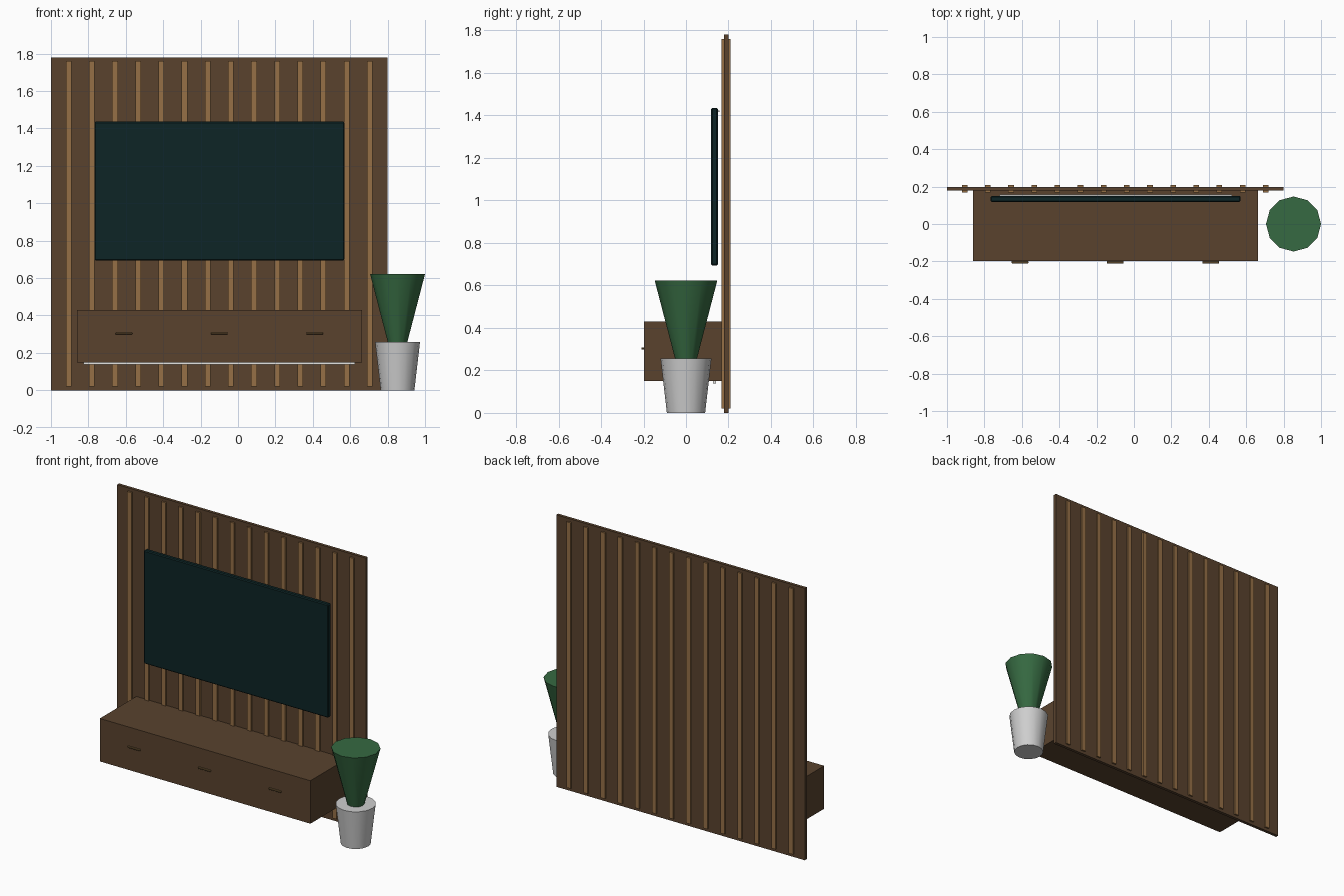
import bpy
import bmesh
import math

if "Cube" in bpy.data.objects:
    bpy.data.objects.remove(bpy.data.objects["Cube"], do_unlink=True)


def material(name, rgb):
    m = bpy.data.materials.new(name)
    m.use_nodes = True
    m.diffuse_color = (*rgb, 1)
    m.node_tree.nodes["Principled BSDF"].inputs["Base Color"].default_value = (*rgb, 1)
    return m


walnut = material("dark walnut", (0.1, 0.055, 0.027))
oak = material("light oak", (0.305, 0.162, 0.061))
glass = material("screen black", (0.004, 0.018, 0.019))
leaf = material("leaf green", (0.037, 0.144, 0.054))
ceramic = material("pot white", (0.62, 0.62, 0.62))
glow = material("light strip white", (0.82, 0.82, 0.8))
brass = material("handle bronze", (0.16, 0.095, 0.035))


def add(name, bm, mat):
    mesh = bpy.data.meshes.new(name)
    bm.to_mesh(mesh)
    bm.free()
    mesh.materials.append(mat)
    ob = bpy.data.objects.new(name, mesh)
    bpy.context.collection.objects.link(ob)
    return ob


def box(name, xs, ys, zs, mat, bevel=0):
    """Box given by its low and high limit on each axis."""
    bm = bmesh.new()
    bmesh.ops.create_cube(bm, size=1)
    for v in bm.verts:
        v.co = [lo + (c + 0.5) * (hi - lo) for c, (lo, hi) in zip(v.co, (xs, ys, zs))]
    ob = add(name, bm, mat)
    if bevel:
        mod = ob.modifiers.new("bevel", "BEVEL")
        mod.width = bevel
        mod.segments = 1
    return ob


def cone(name, sides, r_low, r_high, z_low, z_high, mat):
    bm = bmesh.new()
    bmesh.ops.create_cone(bm, cap_ends=True, segments=sides, radius1=r_low,
                          radius2=r_high, depth=z_high - z_low)
    ob = add(name, bm, mat)
    ob.location = (0.853, 0, (z_low + z_high) / 2)
    bpy.ops.object.select_all(action="DESELECT")
    ob.select_set(True)
    bpy.context.view_layer.objects.active = ob
    bpy.ops.object.shade_smooth_by_angle(angle=math.radians(40))
    return ob


# Wall panel with slats that stand out on both faces
box("wall_panel", (-1, 0.8), (0.179, 0.199), (0, 1.78), walnut)
for i in range(14):
    x = -0.905 + i * 0.1238
    box(f"slat_{i + 1}", (x - 0.015, x + 0.015), (0.168, 0.209), (0.02, 1.76), oak)

# Television with a light strip behind its top edge
box("television", (-0.767, 0.57), (0.118, 0.15), (0.694, 1.436), glass, 0.006)
box("television_light", (-0.72, 0.523), (0.15, 0.158), (1.415, 1.424), glow)

# Floating console, handles and the light strip beneath
box("console", (-0.862, 0.663), (-0.198, 0.179), (0.149, 0.43), walnut)
for i, x in enumerate((-0.61, -0.1, 0.41)):
    box(f"handle_{i + 1}", (x - 0.045, x + 0.045), (-0.21, -0.198), (0.298, 0.308), brass, 0.002)
box("console_light", (-0.825, 0.625), (0.128, 0.142), (0.138, 0.149), glow)

# Potted plant
cone("plant_pot", 16, 0.09, 0.12, 0, 0.257, ceramic)
cone("plant_foliage", 12, 0.049, 0.147, 0.245, 0.622, leaf)
